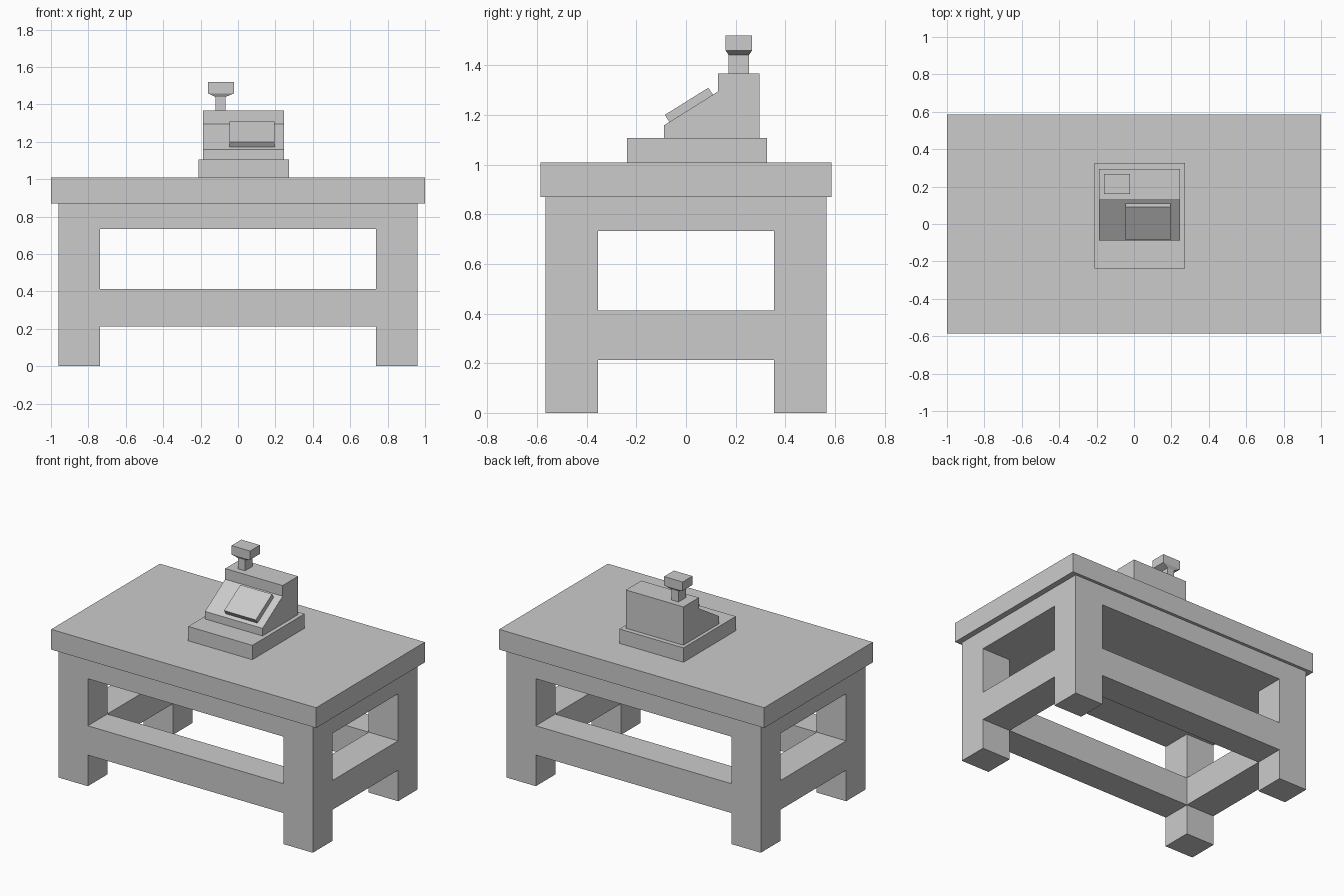
import bpy

if "Cube" in bpy.data.objects:
    bpy.data.objects.remove(bpy.data.objects["Cube"])


def mesh_object(name, verts, faces):
    mesh = bpy.data.meshes.new(name)
    mesh.from_pydata(verts, [], faces)
    mesh.update()
    obj = bpy.data.objects.new(name, mesh)
    bpy.context.collection.objects.link(obj)
    return obj


def box(name, x0, x1, y0, y1, z0, z1):
    """Axis-aligned box, extruded from a side profile."""
    return side_prism(name, x0, x1, [(y0, z0), (y1, z0), (y1, z1), (y0, z1)])


def side_prism(name, x0, x1, profile):
    """Extrude a (y, z) profile, listed counter-clockwise seen from +x."""
    n = len(profile)
    verts = [(x, y, z) for x in (x0, x1) for y, z in profile]
    faces = [list(range(n))[::-1], list(range(n, 2 * n))]
    for i in range(n):
        j = (i + 1) % n
        faces.append((i, j, n + j, n + i))
    return mesh_object(name, verts, faces)


def loft_rects(name, rects):
    """Stack of rectangles (x0, x1, y0, y1, z) from bottom to top."""
    verts, faces = [], [(3, 2, 1, 0)]
    for x0, x1, y0, y1, z in rects:
        verts += [(x0, y0, z), (x1, y0, z), (x1, y1, z), (x0, y1, z)]
    for k in range(len(rects) - 1):
        a = 4 * k
        for i in range(4):
            j = (i + 1) % 4
            faces.append((a + i, a + j, a + 4 + j, a + 4 + i))
    t = 4 * (len(rects) - 1)
    faces.append((t, t + 1, t + 2, t + 3))
    return mesh_object(name, verts, faces)


# Table: outer and inner leg limits, key heights
LX, IX = 0.96, 0.738
LY, IY = 0.565, 0.355
APRON, TOP = 0.733, 0.87
RAIL0, RAIL1 = 0.212, 0.412

box("table_top", -1, 1, -0.586, 0.586, TOP, 1.008)
box("apron", -LX, LX, -LY, LY, APRON, TOP)


def span(side, inner, outer):
    return (inner, outer) if side > 0 else (-outer, -inner)


# Legs in the four corners
for sx, xn in ((-1, "left"), (1, "right")):
    for sy, yn in ((-1, "front"), (1, "back")):
        box(f"{yn}_{xn}_leg", *span(sx, IX, LX), *span(sy, IY, LY), 0, APRON)

# Lower rails, as thick as the legs
for s, yn, xn in ((-1, "front", "left"), (1, "back", "right")):
    box(f"{yn}_rail", -IX, IX, *span(s, IY, LY), RAIL0, RAIL1)
    box(f"{xn}_rail", *span(s, IX, LX), -IY, IY, RAIL0, RAIL1)

# Cash register: base, sloped body, tilted key panel
box("register_base", -0.21, 0.274, -0.237, 0.327, 1.008, 1.106)
side_prism("register_body", -0.187, 0.247,
           [(-0.088, 1.106), (0.295, 1.106), (0.295, 1.367),
            (0.129, 1.367), (0.129, 1.294), (-0.088, 1.158)])
side_prism("key_panel", -0.045, 0.194,
           [(-0.066, 1.170), (0.109, 1.280), (0.090, 1.309), (-0.085, 1.200)])

# Display: post flaring into a small head
loft_rects("display", [
    (-0.120, -0.067, 0.172, 0.253, 1.367),
    (-0.120, -0.067, 0.172, 0.253, 1.440),
    (-0.161, -0.021, 0.160, 0.266, 1.459),
    (-0.161, -0.021, 0.160, 0.266, 1.519)])
